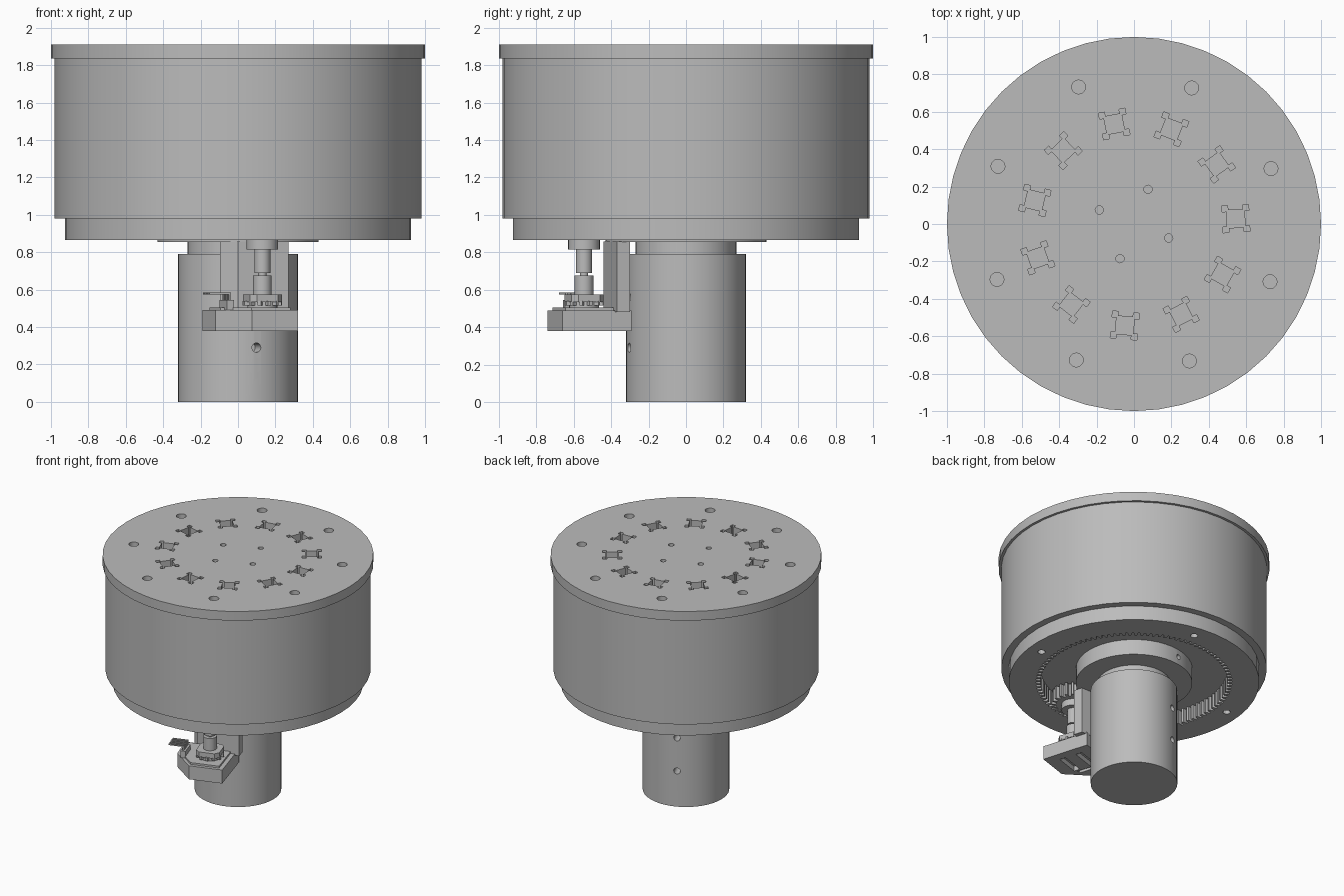
import bpy, bmesh, math
from math import cos, sin, radians, pi
from mathutils import Matrix, Vector

old = bpy.data.objects.get("Cube")
if old:
    bpy.data.objects.remove(old, do_unlink=True)

grey = bpy.data.materials.new("machined grey")
grey.use_nodes = True
tone = (0.5, 0.5, 0.5, 1)
grey.diffuse_color = tone
grey.node_tree.nodes["Principled BSDF"].inputs["Base Color"].default_value = tone


def circle(r, n=48, x=0, y=0):
    return [(x + r * cos(2 * pi * i / n), y + r * sin(2 * pi * i / n)) for i in range(n)]


def gear(teeth, root, tip, x=0, y=0):
    # Four points per tooth: two on the root circle, two on the tip circle
    pts = []
    for i in range(teeth):
        for step, r in ((0, root), (0.4, root), (0.55, tip), (0.85, tip)):
            a = 2 * pi * (i + step) / teeth
            pts.append((x + r * cos(a), y + r * sin(a)))
    return pts


def polar(r, deg):
    return r * cos(radians(deg)), r * sin(radians(deg))


def turned(pts, deg, x=0, y=0):
    c, s = polar(1, deg)
    return [(x + px * c - py * s, y + px * s + py * c) for px, py in pts]


def rect(w, d):
    return [(-w / 2, -d / 2), (w / 2, -d / 2), (w / 2, d / 2), (-w / 2, d / 2)]


def prisms(name, parts):
    # Each part is (outline, bottom, top)
    bm = bmesh.new()
    for pts, z0, z1 in parts:
        low = [bm.verts.new((x, y, z0)) for x, y in pts]
        high = [bm.verts.new((x, y, z1)) for x, y in pts]
        bm.faces.new(low[::-1])
        bm.faces.new(high)
        for i in range(len(pts)):
            j = (i + 1) % len(pts)
            bm.faces.new((low[i], low[j], high[j], high[i]))
    return finish(name, bm)


def finish(name, bm):
    bmesh.ops.recalc_face_normals(bm, faces=bm.faces)
    mesh = bpy.data.meshes.new(name)
    bm.to_mesh(mesh)
    bm.free()
    mesh.materials.append(grey)
    ob = bpy.data.objects.new(name, mesh)
    bpy.context.collection.objects.link(ob)
    return ob


def activate(ob):
    bpy.ops.object.select_all(action="DESELECT")
    ob.select_set(True)
    bpy.context.view_layer.objects.active = ob


def cut(ob, cutter):
    mod = ob.modifiers.new("cut", "BOOLEAN")
    mod.operation = "DIFFERENCE"
    mod.solver = "EXACT"
    mod.object = cutter
    activate(ob)
    bpy.ops.object.modifier_apply(modifier=mod.name)
    bpy.data.objects.remove(cutter, do_unlink=True)


# Lid with sample pockets, bolt holes and centre holes
LID_LOW, LID_TOP = 1.835, 1.91
lid = prisms("lid", [(circle(1), LID_LOW, LID_TOP)])
a, b, c = 0.04, 0.048, 0.072
corner = [(b, -a), (c, -a), (c, -c), (a, -c), (a, -b)]
pocket = [p for k in range(4) for p in turned(corner[::-1], 90 * k)]
holes = [turned(pocket, 3 + 360 / 11 * k, *polar(0.545, 3 + 360 / 11 * k)) for k in range(11)]
holes += [circle(0.037, 20, *polar(0.79, 22 + 45 * k)) for k in range(8)]
holes += [circle(0.022, 16, *polar(0.2, 68 + 90 * k)) for k in range(4)]
cut(lid, prisms("lid_cutter", [(h, LID_LOW - 0.1, LID_TOP + 0.1) for h in holes]))

# Drum
prisms("drum", [(circle(0.98), 0.98, LID_LOW)])

# Base ring with internal teeth and bolt holes
ring = prisms("ring_gear", [(circle(0.925), 0.865, 0.98)])
openings = [gear(100, 0.69, 0.725)]
openings += [circle(0.028, 12, *polar(0.815, 83 + 90 * k)) for k in range(4)]
cut(ring, prisms("ring_cutter", [(o, 0.8, 1.1) for o in openings]))

# Centre flange, neck and column
flange = prisms("flange", [(circle(0.43), 0.855, 0.98)])
prisms("neck", [(circle(0.27), 0.785, 0.86)])
column = prisms("column", [(circle(0.32), 0, 0.79)])


def radial_drills(spots, radius, size):
    bm = bmesh.new()
    for deg, z in spots:
        turn = Matrix.Rotation(radians(deg), 4, "Z") @ Matrix.Rotation(pi / 2, 4, "Y")
        bmesh.ops.create_cone(bm, cap_ends=True, segments=16, radius1=size, radius2=size,
                              depth=0.2, matrix=Matrix.Translation((*polar(radius, deg), z)) @ turn)
    return finish("drill", bm)


cut(column, radial_drills([(d, z) for d in (-72, 113) for z in (0.29, 0.56)], 0.32, 0.025))
cut(flange, radial_drills([(100, 0.92)], 0.43, 0.02))

# Motor bracket: tray, cover and upright wall
TILT = 18
MX, MY = 0.13, -0.545
outline = [(0.075, -0.74), (0.32, -0.66), (0.21, -0.29), (-0.19, -0.41), (-0.12, -0.61)]
tray = prisms("motor_tray", [(outline, 0.38, 0.49)])
slots = []
for dx, dy, w, d in ((0, -0.07, 0.2, 0.05), (0, 0.07, 0.2, 0.05), (-0.13, 0, 0.03, 0.15)):
    ox, oy = turned([(dx, dy)], TILT, MX - 0.03, MY + 0.02)[0]
    slots.append((turned(rect(w, d), TILT, ox, oy), 0.3, 0.42))
cut(tray, prisms("slot_cutter", slots))
mid = Vector((0.06, -0.56))
inner = [tuple(mid + (Vector(p) - mid) * 0.85) for p in outline]
prisms("tray_cover", [(inner, 0.49, 0.505)])
wall = [(0.0, -0.44), (0.27, -0.37), (0.25, -0.30), (-0.07, -0.30), (-0.095, -0.39)]
prisms("bracket_wall", [(wall, 0.48, 0.857)])

# Motor with slotted stator and square cap
prisms("motor_stator", [(circle(0.08, 24, MX, MY), 0.5, 0.53),
                        (gear(12, 0.08, 0.105, MX, MY), 0.515, 0.54)])
s, t = 0.09, 0.06
octagon = [(s, -t), (s, t), (t, s), (-t, s), (-s, t), (-s, -t), (-t, -s), (t, -s)]
prisms("motor_cap", [(turned(octagon, TILT, MX, MY), 0.535, 0.575)])

# Drive train from motor to pinion
for name, r, z0, z1 in (("lower_coupling", 0.05, 0.57, 0.675), ("shaft", 0.022, 0.67, 0.7),
                        ("upper_coupling", 0.043, 0.69, 0.82), ("pinion_hub", 0.085, 0.815, 0.87)):
    prisms(name, [(circle(r, 24, MX, MY), z0, z1)])
prisms("pinion", [(gear(20, 0.125, 0.155, MX, MY), 0.868, 0.97)])

# Connector block with a row of bent pins
HX, HY = -0.06, -0.59
prisms("connector_block", [(turned(rect(0.04, 0.13), TILT, HX, HY), 0.49, 0.545)])
pins = []
for k in range(5):
    off = (k - 2) * 0.026
    for dx, w, z0, z1 in ((0, 0.01, 0.54, 0.582), (-0.055, 0.12, 0.575, 0.584)):
        px, py = turned([(dx, off)], TILT, HX, HY)[0]
        pins.append((turned(rect(w, 0.01), TILT, px, py), z0, z1))
prisms("connector_pins", pins)

# Smooth round walls, keep edges crisp
for ob in list(bpy.context.collection.objects):
    if ob.type == "MESH" and ob.data.materials and ob.data.materials[0] == grey:
        activate(ob)
        bpy.ops.object.shade_smooth_by_angle(angle=radians(25))
